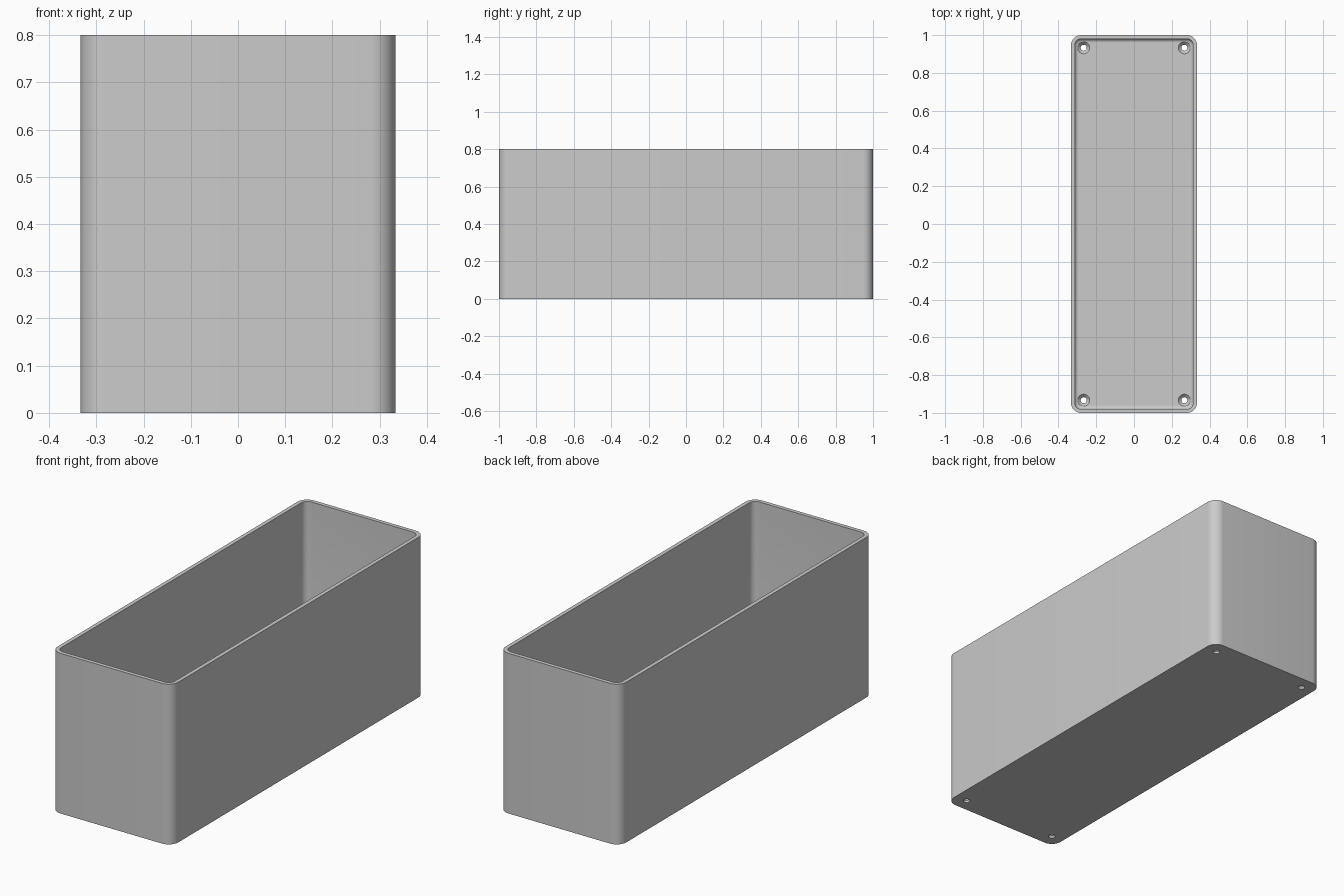
import bpy, bmesh, math

cube = bpy.data.objects.get("Cube")
if cube:
    bpy.data.objects.remove(cube, do_unlink=True)

HX, HY, H = 1 / 3, 1.0, 0.8       # half width, half length, height
R, WALL, FLOOR, FILLET = 0.053, 0.02, 0.027, 0.02
SEG = 10

grey = bpy.data.materials.new("plain grey")
grey.use_nodes = True
colour = (0.6, 0.6, 0.6, 1)
grey.diffuse_color = colour
grey.node_tree.nodes["Principled BSDF"].inputs["Base Color"].default_value = colour


def make_object(name, bm):
    bmesh.ops.recalc_face_normals(bm, faces=bm.faces)
    mesh = bpy.data.meshes.new(name)
    bm.to_mesh(mesh)
    bm.free()
    mesh.materials.append(grey)
    obj = bpy.data.objects.new(name, mesh)
    bpy.context.collection.objects.link(obj)
    return obj


def rounded_ring(bm, inset, z):
    """Rounded rectangle outline, offset inward from the outside."""
    r = R - inset
    verts = []
    for k, (sx, sy) in enumerate([(1, 1), (-1, 1), (-1, -1), (1, -1)]):
        for i in range(SEG + 1):
            a = math.pi / 2 * (k + i / SEG)
            verts.append(bm.verts.new((sx * (HX - R) + r * math.cos(a),
                                       sy * (HY - R) + r * math.sin(a), z)))
    return verts


def circle_ring(bm, x, y, r, z, n=32):
    return [bm.verts.new((x + r * math.cos(2 * math.pi * i / n),
                          y + r * math.sin(2 * math.pi * i / n), z))
            for i in range(n)]


def loft(bm, rings):
    """Closed solid skinned through a stack of rings."""
    for a, b in zip(rings, rings[1:]):
        n = len(a)
        for i in range(n):
            j = (i + 1) % n
            bm.faces.new((a[i], a[j], b[j], b[i]))
    bm.faces.new(rings[0])
    bm.faces.new(rings[-1])


# Open box: outside wall, rim, inside wall, rounded inner floor edge
bm = bmesh.new()
profile = [(0, 0), (0, H), (WALL, H)]
for i in range(7):
    a = math.pi / 2 * i / 6
    profile.append((WALL + FILLET * (1 - math.cos(a)),
                    FLOOR + FILLET * (1 - math.sin(a))))
loft(bm, [rounded_ring(bm, inset, z) for inset, z in profile])
box = make_object("open_box", bm)

# Countersunk screw holes in the four floor corners
bm = bmesh.new()
for sx in (-1, 1):
    for sy in (-1, 1):
        x, y = sx * (HX - 0.067), sy * (HY - 0.067)
        loft(bm, [circle_ring(bm, x, y, r, z) for r, z in
                  [(0.016, -0.02), (0.016, 0.011), (0.032, FLOOR), (0.032, 0.06)]])
cutter = make_object("screw_hole_cutter", bm)
cutter.hide_render = True

mod = box.modifiers.new("screw_holes", "BOOLEAN")
mod.operation = "DIFFERENCE"
mod.solver = "EXACT"
mod.object = cutter
bpy.context.view_layer.objects.active = box
bpy.ops.object.select_all(action="DESELECT")
box.select_set(True)
bpy.ops.object.modifier_apply(modifier=mod.name)
bpy.data.objects.remove(cutter, do_unlink=True)
bpy.ops.object.shade_smooth_by_angle(angle=math.radians(30))
